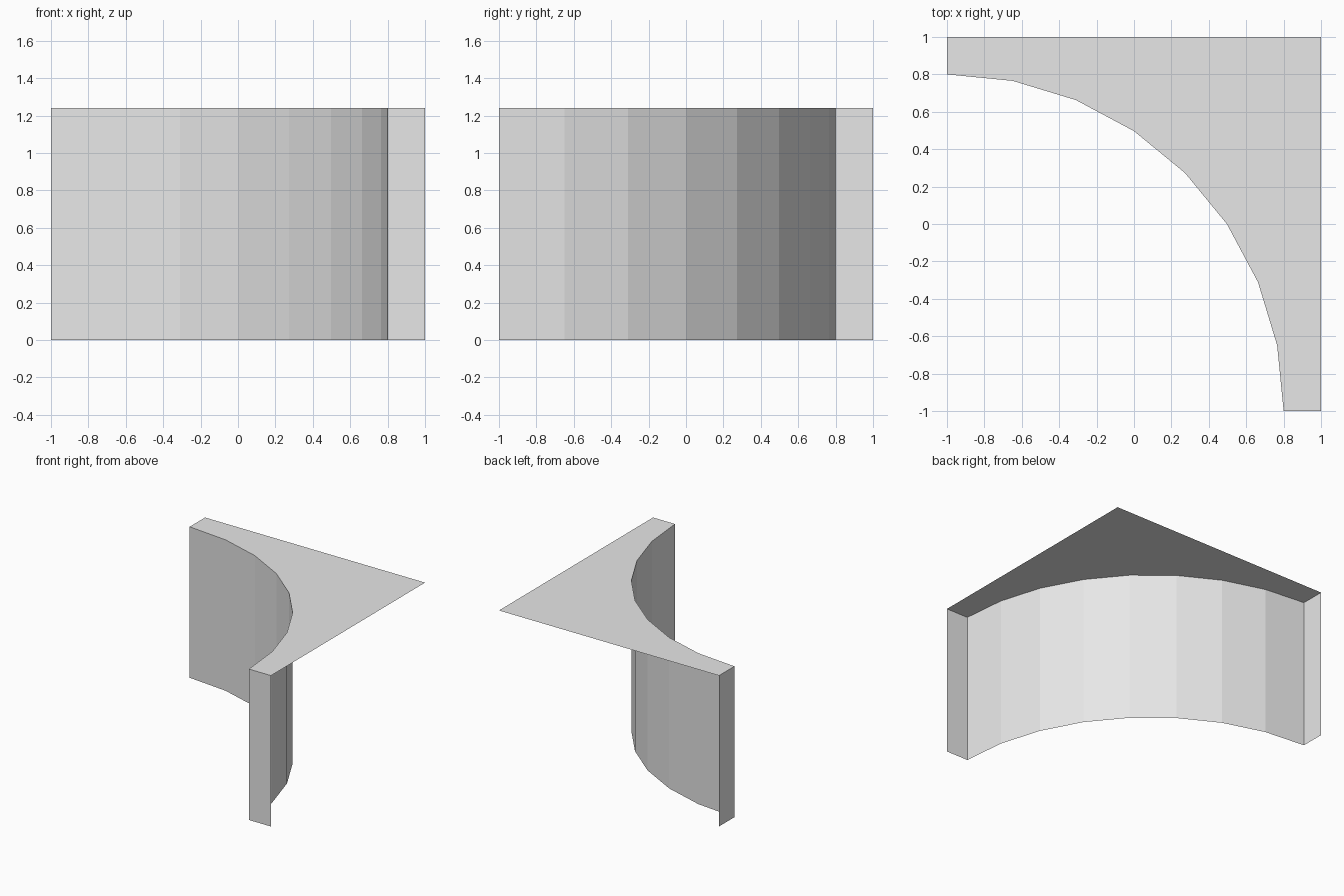
import bpy, bmesh, math

if "Cube" in bpy.data.objects:
    bpy.data.objects.remove(bpy.data.objects["Cube"])

HEIGHT, RADIUS, SEGMENTS = 1.24, 1.8, 8

grey = bpy.data.materials.new("light grey")
grey.diffuse_color = (0.8, 0.8, 0.8, 1)
grey.use_nodes = True
grey.node_tree.nodes["Principled BSDF"].inputs["Base Color"].default_value = grey.diffuse_color

bm = bmesh.new()

# Concave arc centred on the front left corner, plus the two straight end strips
steps = [math.radians(90) * i / SEGMENTS for i in range(SEGMENTS + 1)]
arc = [(-1 + RADIUS * math.cos(a), -1 + RADIUS * math.sin(a)) for a in steps]
outline = [(1, -1)] + arc + [(-1, 1)]
low = [bm.verts.new((x, y, 0)) for x, y in outline]
high = [bm.verts.new((x, y, HEIGHT)) for x, y in outline]

# Curved wall and end strips; the outer sides and the bottom stay open
for i in range(len(outline) - 1):
    bm.faces.new((low[i + 1], low[i], high[i], high[i + 1]))

# Top: fan from the back right corner
corner = bm.verts.new((1, 1, HEIGHT))
bm.faces.new([corner] + high[::-1])
bm.normal_update()

# Wall normals face the arc centre, the top faces up
for f in bm.faces:
    c = f.calc_center_median()
    wrong = f.normal.z < -0.5 or (abs(f.normal.z) < 0.5 and f.normal.x + f.normal.y > 0)
    if wrong:
        f.normal_flip()

mesh = bpy.data.meshes.new("concave_corner")
bm.to_mesh(mesh)
bm.free()
mesh.materials.append(grey)
bpy.context.collection.objects.link(bpy.data.objects.new("concave_corner", mesh))
